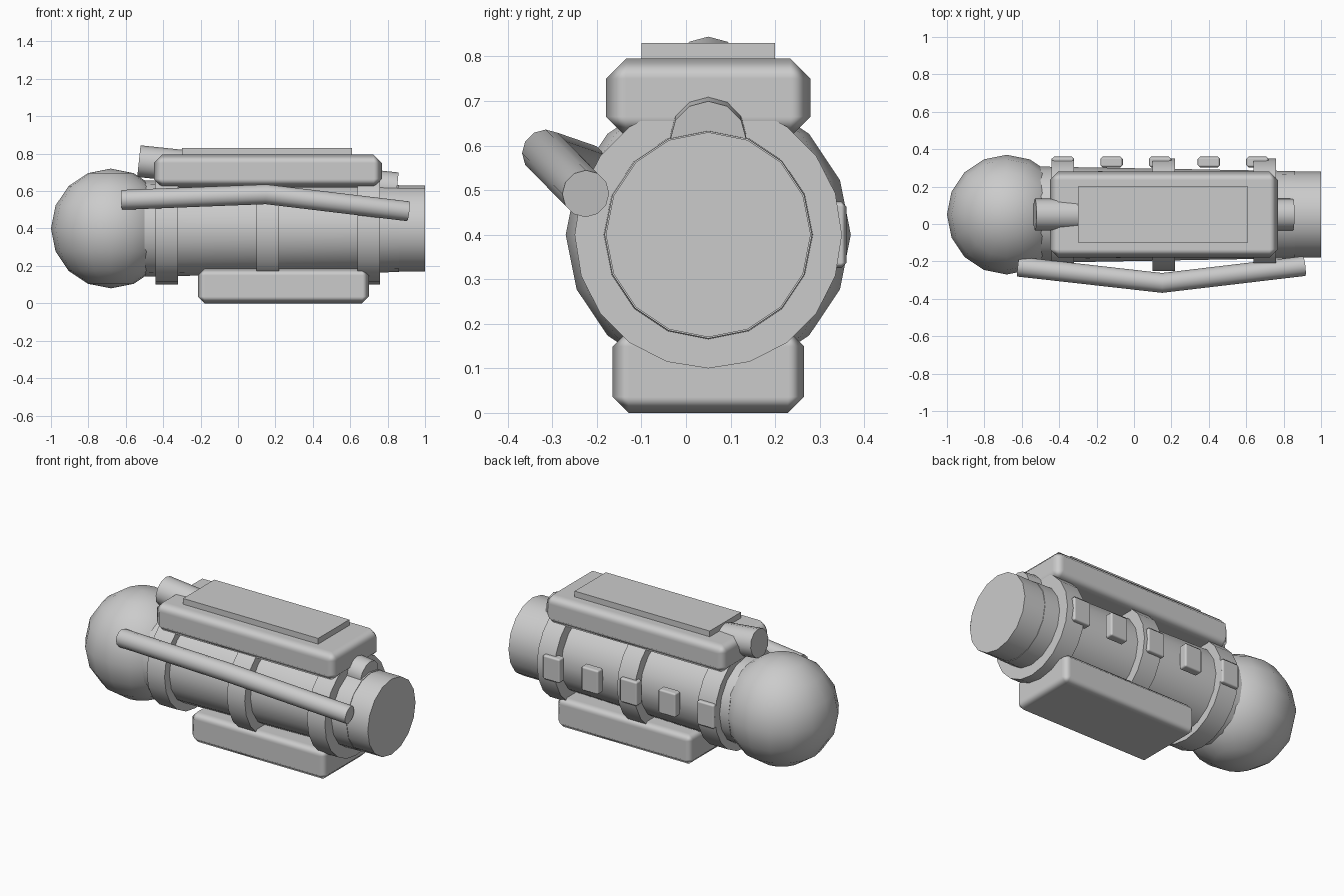
import bpy
import bmesh
from math import radians
from mathutils import Matrix, Vector

if "Cube" in bpy.data.objects:
    bpy.data.objects.remove(bpy.data.objects["Cube"], do_unlink=True)

GREY = (0.6, 0.6, 0.6, 1)
grey = bpy.data.materials.new("plain_grey")
grey.use_nodes = True
grey.diffuse_color = GREY
grey.node_tree.nodes["Principled BSDF"].inputs["Base Color"].default_value = GREY

AXIS_Y, AXIS_Z = 0.05, 0.4


def add(name, data):
    obj = bpy.data.objects.new(name, data)
    bpy.context.collection.objects.link(obj)
    data.materials.append(grey)
    return obj


def finish(name, bm, angle=40):
    mesh = bpy.data.meshes.new(name)
    bm.to_mesh(mesh)
    bm.free()
    obj = add(name, mesh)
    bpy.ops.object.select_all(action='DESELECT')
    bpy.context.view_layer.objects.active = obj
    obj.select_set(True)
    bpy.ops.object.shade_smooth_by_angle(angle=radians(angle))
    return obj


def rod(name, start, end, r1, r2, sides):
    a, b = Vector(start), Vector(end)
    d = b - a
    turn = d.to_track_quat('Z', 'Y').to_matrix().to_4x4()
    bm = bmesh.new()
    bmesh.ops.create_cone(bm, cap_ends=True, segments=sides, radius1=r1, radius2=r2,
                          depth=d.length, matrix=Matrix.Translation((a + b) / 2) @ turn)
    return finish(name, bm)


def block(name, low, high, bevel=0):
    lo, hi = Vector(low), Vector(high)
    bm = bmesh.new()
    bmesh.ops.create_cube(bm, size=1)
    bmesh.ops.scale(bm, vec=hi - lo, verts=bm.verts)
    bmesh.ops.translate(bm, vec=(lo + hi) / 2, verts=bm.verts)
    obj = finish(name, bm)
    if bevel:
        # smooth chamfers with flat main faces
        obj.data.shade_smooth()
        mod = obj.modifiers.new("chamfer", 'BEVEL')
        mod.width = bevel
        mod.segments = 1
        mod.harden_normals = True
    return obj


def axial(name, x1, x2, r1, r2, sides):
    return rod(name, (x1, AXIS_Y, AXIS_Z), (x2, AXIS_Y, AXIS_Z), r1, r2, sides)


# Tapered main body, end cap and clamping rings
axial("main_body", -0.5, 0.86, 0.257, 0.233, 16)
axial("end_cylinder", 0.7, 1.0, 0.23, 0.23, 16)
for i, x in enumerate((-0.38, 0.16, 0.70)):
    axial(f"ring_{i + 1}", x - 0.06, x + 0.06, 0.3, 0.3, 20)

# Ball at the right end
bm = bmesh.new()
bmesh.ops.create_uvsphere(bm, u_segments=16, v_segments=8, radius=0.32,
                          matrix=Matrix.Translation((-0.68, AXIS_Y, AXIS_Z)))
finish("end_ball", bm)

# Upper and lower housings
block("upper_housing", (-0.45, -0.18, 0.62), (0.77, 0.28, 0.795), 0.045)
block("upper_panel", (-0.30, -0.10, 0.78), (0.61, 0.20, 0.83))
block("lower_housing", (-0.215, -0.165, 0), (0.70, 0.265, 0.185), 0.036)

# Sloping rod through the upper housing
rod("sloping_rod", (-0.53, AXIS_Y, 0.76), (0.85, AXIS_Y, 0.615), 0.085, 0.085, 12)

# Bent handrail along the front
rail = bpy.data.curves.new("handrail", 'CURVE')
rail.dimensions = '3D'
rail.bevel_depth = 0.053
rail.bevel_resolution = 4
rail.use_fill_caps = True
path = rail.splines.new('POLY')
path.points.add(2)
for point, co in zip(path.points, ((-0.62, -0.228, 0.553), (0.15, -0.315, 0.583),
                                   (0.91, -0.225, 0.492))):
    point.co = (*co, 1)
add("handrail", rail)

# Row of small blocks along the back
for i in range(5):
    x = -0.38 + 0.26 * i
    block(f"back_block_{i + 1}", (x - 0.06, 0.303, 0.325), (x + 0.06, 0.36, 0.475), 0.012)
